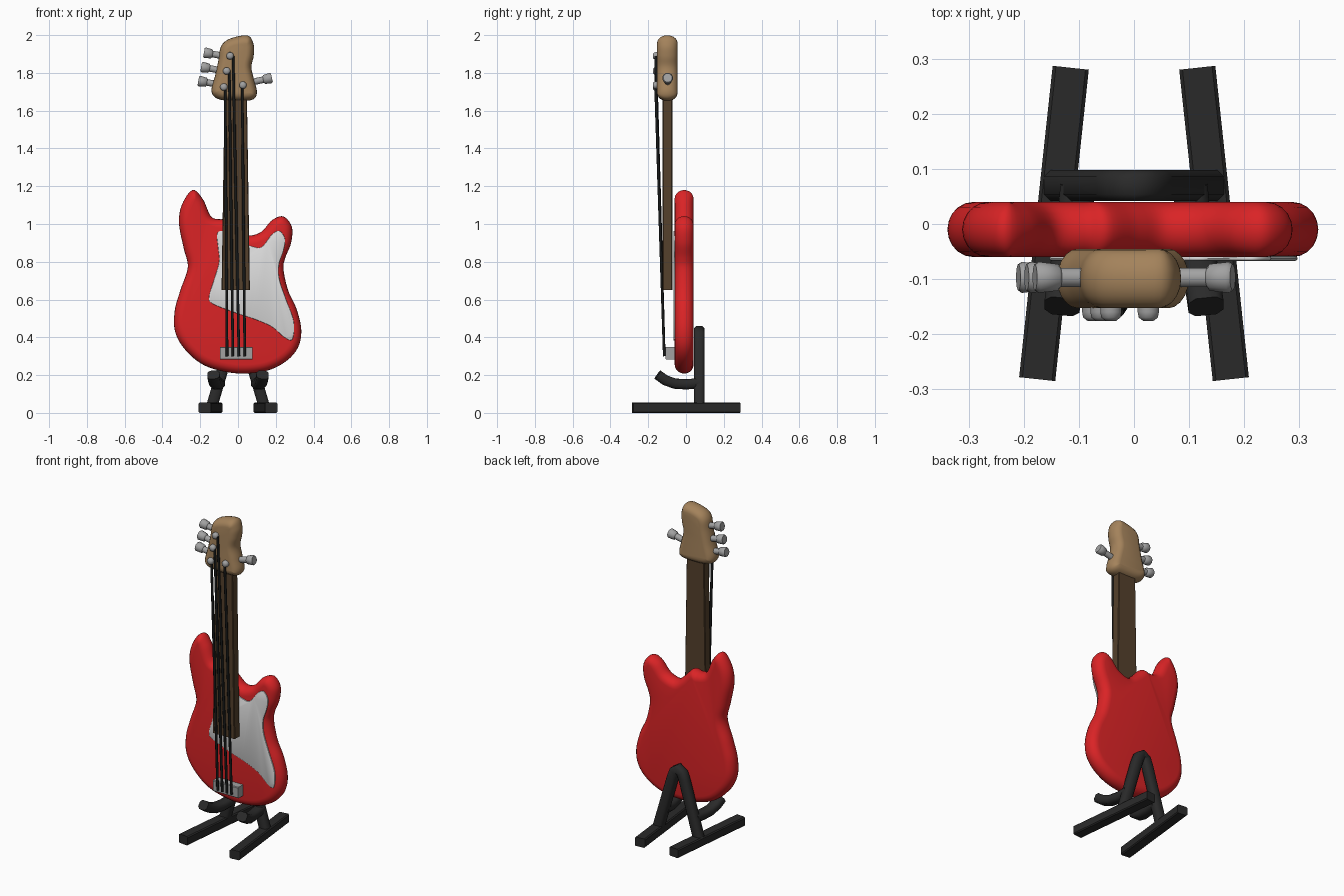
import bpy, bmesh, math
from mathutils import Vector

if "Cube" in bpy.data.objects:
    bpy.data.objects.remove(bpy.data.objects["Cube"])


def material(name, r, g, b):
    m = bpy.data.materials.new(name)
    m.diffuse_color = (r, g, b, 1)
    m.use_nodes = True
    m.node_tree.nodes["Principled BSDF"].inputs["Base Color"].default_value = m.diffuse_color
    return m


RED = material("red", 0.70, 0.017, 0.019)
WHITE = material("white", 0.72, 0.72, 0.72)
TAN = material("light wood", 0.37, 0.225, 0.105)
BROWN = material("dark wood", 0.09, 0.052, 0.025)
GREY = material("metal grey", 0.36, 0.36, 0.36)
BLACK = material("stand black", 0.023, 0.023, 0.023)
STRING = material("string black", 0.008, 0.009, 0.009)


def loft(name, rings, mat, angle=40):
    """Skin a list of equal-length closed rings and cap both ends."""
    bm = bmesh.new()
    vs = [[bm.verts.new(p) for p in ring] for ring in rings]
    n = len(vs[0])
    for a, b in zip(vs, vs[1:]):
        for i in range(n):
            j = (i + 1) % n
            bm.faces.new((a[i], a[j], b[j], b[i]))
    bm.faces.new(vs[0])
    bm.faces.new(vs[-1])
    bmesh.ops.recalc_face_normals(bm, faces=bm.faces)
    me = bpy.data.meshes.new(name)
    bm.to_mesh(me)
    bm.free()
    me.materials.append(mat)
    ob = bpy.data.objects.new(name, me)
    bpy.context.collection.objects.link(ob)
    bpy.ops.object.select_all(action='DESELECT')
    ob.select_set(True)
    bpy.context.view_layer.objects.active = ob
    bpy.ops.object.shade_smooth_by_angle(angle=math.radians(angle))
    return ob


def spline(pts, steps=6):
    """Closed smooth curve through the points."""
    out, n = [], len(pts)
    for i in range(n):
        a, b, c, d = (pts[(i + k) % n] for k in (-1, 0, 1, 2))
        for s in range(steps):
            t = s / steps
            out.append(0.5 * (2 * b + (c - a) * t + (2 * a - 5 * b + 4 * c - d) * t * t
                              + (3 * b - a - 3 * c + d) * t ** 3))
    return out


def slab(name, outline, y, half, inset, mat, steps=5):
    """Outline in x, z with a rounded rim, centred on depth y."""
    pts = [Vector(p) for p in outline]
    n = len(pts)
    area = sum(pts[i - 1].cross(pts[i]) for i in range(n))
    sign = 1 if area > 0 else -1
    inward = []
    for i in range(n):
        t = (pts[(i + 1) % n] - pts[i - 1]).normalized()
        inward.append(Vector((-t.y, t.x)) * sign)
    rings = []
    for k in range(-steps, steps + 1):
        a = math.pi / 2 * k / steps
        d = inset * (1 - math.cos(a))
        ring = spline([p + q * d for p, q in zip(pts, inward)])
        rings.append([(p.x, y + half * math.sin(a), p.y) for p in ring])
    return loft(name, rings, mat)


def sweep(name, path, side, w, h, chamfer, mat, angle=50, taper=1):
    """Chamfered bar along a path; w is the half width along side, h across it."""
    path, side = [Vector(p) for p in path], Vector(side)
    c = chamfer
    prof = [(w - c, h), (w, h - c), (w, c - h), (w - c, -h),
            (c - w, -h), (-w, c - h), (-w, h - c), (c - w, h)]
    rings = []
    for i, p in enumerate(path):
        t = (path[min(i + 1, len(path) - 1)] - path[max(i - 1, 0)]).normalized()
        nrm = t.cross(side).normalized()
        s = nrm.cross(t)
        k = 1 + (taper - 1) * i / (len(path) - 1)
        rings.append([p + s * u * k + nrm * v for u, v in prof])
    return loft(name, rings, mat, angle)


def turned(name, base, axis, profile, mat, sides=12):
    """Lathe a (radius, distance) profile along an axis."""
    base, axis = Vector(base), Vector(axis).normalized()
    u = axis.orthogonal().normalized()
    v = axis.cross(u)
    rings = [[base + axis * d + (u * math.cos(a) + v * math.sin(a)) * r
              for a in (2 * math.pi * i / sides for i in range(sides))]
             for r, d in profile]
    return loft(name, rings, mat, 50)


# body with two horns
slab("body", [
    (-.24, 1.18), (-.298, 1.10), (-.312, 1.0), (-.287, .87), (-.266, .77), (-.305, .65),
    (-.335, .54), (-.333, .43), (-.28, .335), (-.175, .25), (-.015, .21), (.14, .22),
    (.25, .27), (.317, .345), (.335, .44), (.31, .55), (.265, .65), (.241, .76),
    (.25, .82), (.281, .90), (.285, .985), (.24, 1.04), (.18, 1.02), (.125, .96),
    (.06, .94), (.01, .975), (-.045, 1.03), (-.09, 1.025), (-.143, 1.04), (-.185, 1.13)],
    -.01, .05, .047, RED)

# white front plate
slab("front_plate", [
    (.08, .88), (.127, .88), (.18, .945), (.22, .963), (.249, .92), (.24, .855),
    (.217, .785), (.22, .705), (.255, .60), (.295, .485), (.288, .39), (.245, .40),
    (.18, .455), (.09, .495), (-.015, .53), (-.135, .578), (-.153, .615), (-.127, .705),
    (-.10, .80), (-.105, .87), (-.11, .95), (-.07, .96), (.01, .91)],
    -.0625, .0045, .004, WHITE, 2)

# neck and headstock
sweep("neck", [(-.012, -.098, .65), (-.012, -.098, 1.68)], (1, 0, 0),
      .075, .026, .004, BROWN, 30, .79)
slab("headstock", [
    (.05, 1.998), (.083, 1.95), (.083, 1.89), (.071, 1.83), (.085, 1.765), (.10, 1.70),
    (.085, 1.663), (.035, 1.652), (-.07, 1.654), (-.125, 1.673), (-.14, 1.715),
    (-.12, 1.79), (-.103, 1.87), (-.09, 1.94), (-.045, 1.98)],
    -.099, .054, .04, TAN)

# tuning pegs: three on the left, one on the right
peg = [(.018, 0), (.018, .065), (.025, .07), (.029, .105), (.024, .112)]
for i, (x, z) in enumerate([(-.18, 1.908), (-.195, 1.832), (-.21, 1.758)]):
    turned(f"tuning_peg_{i + 1}", (x + .11, -.097, z - .02), (-1, 0, .18), peg, GREY)
turned("tuning_peg_4", (.07, -.097, 1.75), (1, 0, .22), peg, GREY)

# string posts and strings
posts = [(-.075, 1.725), (-.06, 1.81), (-.042, 1.89), (.026, 1.735)]
tops = [(-.068, 1.725), (-.046, 1.81), (-.026, 1.89), (.022, 1.735)]
ends = [-.058, -.027, .005, .036]
for i in range(4):
    (x, z), (tx, tz) = posts[i], tops[i]
    turned(f"string_post_{i + 1}", (x, -.13, z), (0, -1, 0),
           [(.02, 0), (.02, .03), (.018, .04), (.01, .046)], GREY)
    sweep(f"string_{i + 1}", [(ends[i], -.115, .30), (tx, -.161, tz)], (1, 0, 0),
          .007, .007, .004, STRING)

# bridge block
sweep("bridge", [(-.095, -.083, .316), (.077, -.083, .316)], (0, 1, 0),
      .026, .034, .004, GREY, 30)

# stand: A-frame, floor bars and curved support arms
sweep("stand_frame", [(-.14, .07, .03), (-.04, .07, .37), (-.024, .07, .412), (0, .07, .43),
                      (.024, .07, .412), (.04, .07, .37), (.14, .07, .03)],
      (0, 1, 0), .028, .03, .012, BLACK)
for s, label in ((-1, "left"), (1, "right")):
    sweep(f"stand_foot_{label}", [(s * .176, -.282, .0275), (s * .115, .284, .0275)],
          (0, 0, 1), .0275, .033, .006, BLACK, 30)
    sweep(f"stand_arm_{label}", [(s * .102, .07, .157), (s * .108, 0, .151),
                                 (s * .117, -.06, .155), (s * .125, -.11, .173),
                                 (s * .131, -.15, .202)],
          (1, 0, 0), .032, .027, .013, BLACK)
